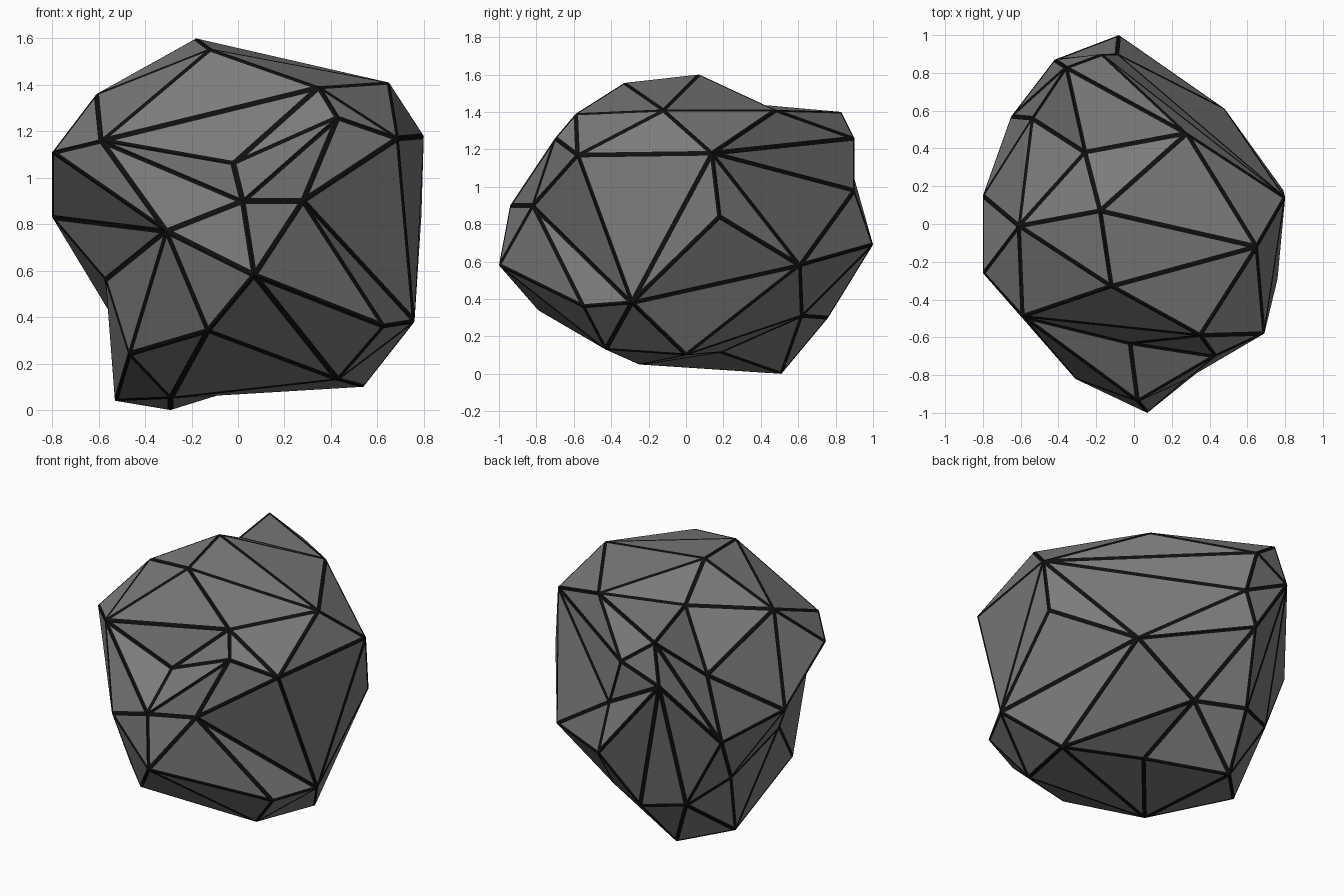
import bpy, bmesh

# Corner points of the boulder, grouped by region
CORNERS = [
    # crown and front right shoulder
    (-.18, .07, 1.60), (-.12, -.33, 1.555), (.65, -.12, 1.41), (.35, -.59, 1.39),
    (.43, -.70, 1.26), (.69, -.58, 1.17), (.80, .14, 1.18),
    # left shoulder
    (-.61, -.01, 1.36), (-.59, -.49, 1.16), (-.80, -.26, 1.11), (-.80, .15, .83),
    # front face
    (-.02, -.63, 1.06), (.02, -.94, .90), (.28, -.82, .90), (-.31, -.82, .77),
    (.07, -1.0, .58), (-.57, -.12, .56), (-.13, -.79, .34), (-.47, -.40, .24),
    # underside and lower right
    (-.53, .26, .04), (-.29, .51, 0), (-.29, -.25, .05), (.43, -.43, .13),
    (.54, 0, .10), (.63, -.55, .36), (.76, -.29, .38), (.79, .18, .84),
    # back
    (.48, .61, .58), (-.08, 1.0, .69), (-.36, .83, 1.40), (-.17, .90, 1.26),
    (-.09, .90, .98), (.28, .48, 1.41), (-.26, .38, 1.44), (-.54, .56, 1.14),
    (-.65, .57, .74), (-.42, .87, 1.15), (-.21, .76, .30), (-.54, .32, .40),
    (-.45, .64, .32), (.07, .62, .31), (.08, .18, .115),
]

# Facet fans: a hub corner, then the corners walked around it
FANS = [
    (0, 7, 1, 2, 32, 33, 7),
    (8, 1, 7, 9, 14, 12, 11, 3, 1),
    (29, 33, 32, 30, 36, 35, 34, 33),
    (10, 7, 34, 35, 38, 16, 14, 9, 7),
    (5, 2, 3, 4, 13, 25, 6, 2),
    (15, 12, 14, 17, 22, 24, 13, 12),
    (18, 14, 16, 19, 21, 17, 14),
    (40, 23, 27, 28, 37, 20, 41, 23),
    (39, 35, 36, 37, 20, 19, 38, 35),
    (6, 2, 32, 30, 31, 27, 26, 25),
    (25, 13, 24, 22, 23, 27, 26),
    (21, 19, 20, 41, 23, 22, 17),
    (4, 3, 11, 12, 13), (36, 30, 31, 28, 37),
    (33, 34, 7), (1, 2, 3), (16, 38, 19), (27, 28, 31),
]
LINE = 0.013  # half width of the dark edge lines


def material(name, grey):
    mat = bpy.data.materials.new(name)
    mat.diffuse_color = (grey, grey, grey, 1)
    return mat


# Faceted boulder
bm = bmesh.new()
verts = [bm.verts.new(p) for p in CORNERS]
for hub, *ring in FANS:
    for a, b in zip(ring, ring[1:]):
        bm.faces.new((verts[hub], verts[a], verts[b]))
bmesh.ops.recalc_face_normals(bm, faces=bm.faces[:])

# Dark border around every facet
for face in bm.faces[:]:
    inradius = 2 * face.calc_area() / face.calc_perimeter()
    rim = bmesh.ops.inset_individual(bm, faces=[face], thickness=min(LINE, inradius * .5),
                                     use_even_offset=True)
    for f in rim["faces"]:
        f.material_index = 1
    face.material_index = 0

mesh = bpy.data.meshes.new("boulder")
bm.to_mesh(mesh)
bm.free()
mesh.materials.append(material("stone", .2))
mesh.materials.append(material("edge_line", .005))
bpy.context.collection.objects.link(bpy.data.objects.new("boulder", mesh))
